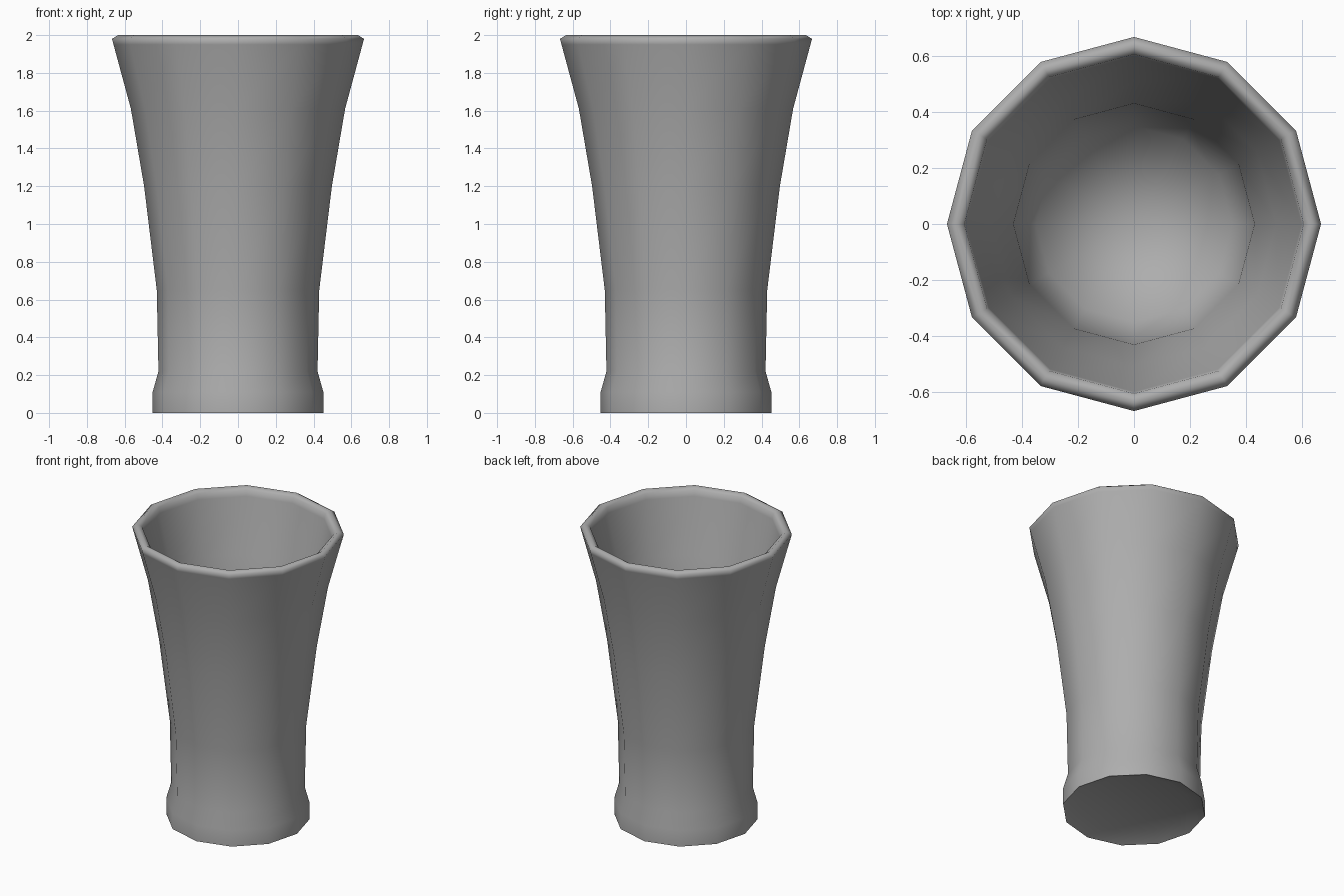
import bpy, bmesh, math

if "Cube" in bpy.data.objects:
    bpy.data.objects.remove(bpy.data.objects["Cube"])

SIDES = 12

# Closed half-profile (radius, height): underside recess, outer wall, rim, inner wall, floor
profile = [
    (0.0, 0.04), (0.35, 0.04), (0.452, 0.0),
    (0.452, 0.11), (0.421, 0.22), (0.43, 0.65), (0.497, 1.2),
    (0.567, 1.61), (0.659, 1.95), (0.667, 1.98), (0.635, 2.0), (0.605, 1.98),
    (0.598, 1.94), (0.508, 1.58), (0.43, 1.2),
    (0.35, 0.2), (0.0, 0.12),
]

# Lathe the profile into twelve-sided rings
bm = bmesh.new()
rings = []
for r, z in profile:
    if r == 0:
        rings.append([bm.verts.new((0, 0, z))] * SIDES)
    else:
        rings.append([bm.verts.new((r * math.cos(2 * math.pi * i / SIDES),
                                    r * math.sin(2 * math.pi * i / SIDES), z))
                      for i in range(SIDES)])
for a, b in zip(rings, rings[1:]):
    for i in range(SIDES):
        j = (i + 1) % SIDES
        corners = dict.fromkeys([a[i], a[j], b[j], b[i]])
        bm.faces.new(list(corners))
bmesh.ops.recalc_face_normals(bm, faces=bm.faces)

mesh = bpy.data.meshes.new("tumbler")
bm.to_mesh(mesh)
bm.free()
cup = bpy.data.objects.new("tumbler", mesh)
bpy.context.collection.objects.link(cup)

# Smooth walls and rim with crisp base edge
bpy.context.view_layer.objects.active = cup
cup.select_set(True)
bpy.ops.object.shade_smooth_by_angle(angle=math.radians(89))

# Dark grey finish
mat = bpy.data.materials.new("dark_grey")
mat.diffuse_color = (0.42, 0.42, 0.42, 1)
mat.use_nodes = True
mat.node_tree.nodes["Principled BSDF"].inputs["Base Color"].default_value = mat.diffuse_color
mesh.materials.append(mat)
